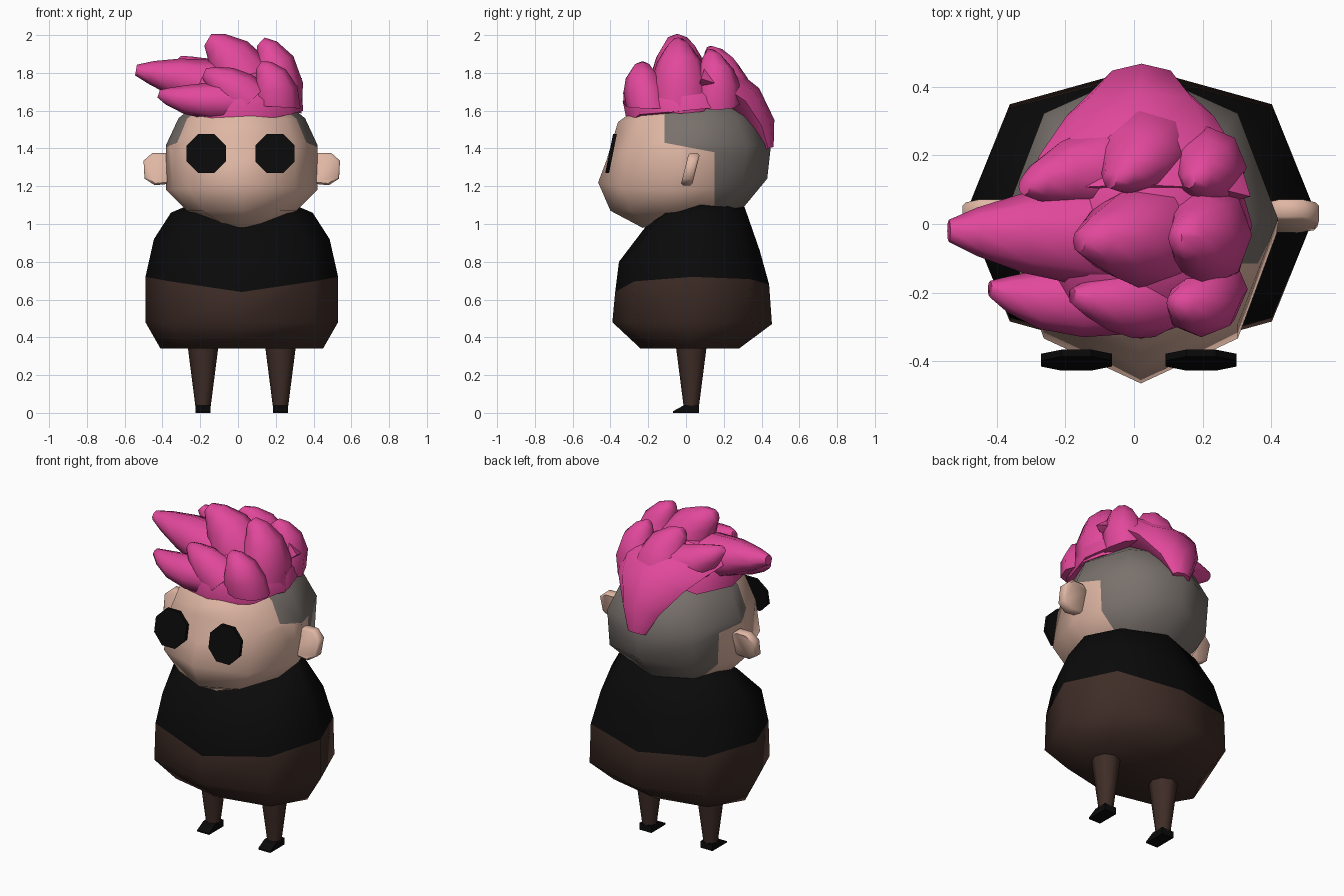
import bpy, bmesh, math
from mathutils import Vector

if "Cube" in bpy.data.objects:
    bpy.data.objects.remove(bpy.data.objects["Cube"])

CX = 0.02  # centre line of the figure


def material(name, rgb):
    m = bpy.data.materials.new(name)
    m.diffuse_color = (*rgb, 1)
    m.use_nodes = True
    m.node_tree.nodes["Principled BSDF"].inputs["Base Color"].default_value = m.diffuse_color
    return m


SKIN = material("skin", (0.74, 0.47, 0.37))
PINK = material("pink", (0.76, 0.065, 0.33))
BLACK = material("black", (0.003, 0.003, 0.003))
BROWN = material("brown", (0.05, 0.026, 0.02))
GREY = material("stubble_grey", (0.19, 0.165, 0.15))


def finish(name, bm, mats, angle=30):
    bmesh.ops.recalc_face_normals(bm, faces=bm.faces)
    me = bpy.data.meshes.new(name)
    bm.to_mesh(me)
    bm.free()
    for m in mats:
        me.materials.append(m)
    ob = bpy.data.objects.new(name, me)
    bpy.context.collection.objects.link(ob)
    bpy.ops.object.select_all(action='DESELECT')
    ob.select_set(True)
    bpy.context.view_layer.objects.active = ob
    bpy.ops.object.shade_smooth_by_angle(angle=math.radians(angle))
    return ob


def loft(loops, cap_start=True, cap_end=True, bm=None):
    bm = bm or bmesh.new()
    rows = [[bm.verts.new(p) for p in lp] for lp in loops]
    n = len(rows[0])
    for a, b in zip(rows, rows[1:]):
        for i in range(n):
            j = (i + 1) % n
            bm.faces.new((a[i], a[j], b[j], b[i]))
    if cap_start:
        bm.faces.new(rows[0][::-1])
    if cap_end:
        bm.faces.new(rows[-1])
    return bm


def ring(zs, zf, zb, rx, yf, yb, square=1.0):
    """Eight-sided ring with separate side, front and back heights."""
    pts = []
    for k in range(8):
        c, s = math.cos(k * math.pi / 4), math.sin(k * math.pi / 4)
        z = zs + ((zb if s > 0 else zf) - zs) * (1 - abs(c))
        q = square if k % 2 else 1
        pts.append((CX + rx * c * q, (yf + yb) / 2 + (yb - yf) / 2 * s * q, z))
    return pts


# Trousers and sweater share the waist ring
waist = ring(0.72, 0.64, 0.68, 0.51, -0.375, 0.44, 1.06)
trousers = [ring(0.34, 0.34, 0.34, 0.43, -0.24, 0.28, 1.04),
            ring(0.48, 0.48, 0.47, 0.51, -0.39, 0.455, 1.06), waist]
finish("trousers", loft(trousers, cap_end=False), [BROWN], 62)
sweater = [waist,
           ring(0.92, 0.80, 0.86, 0.465, -0.355, 0.39, 1.05),
           ring(1.06, 0.99, 1.09, 0.375, -0.21, 0.31),
           ring(1.10, 1.07, 1.09, 0.28, -0.12, 0.27)]
finish("sweater", loft(sweater, cap_start=False), [BLACK], 62)

# Head, cut along the shaved hairline
head = loft([ring(1.00, 0.98, 1.03, 0.13, -0.23, 0.20),
             ring(1.07, 1.07, 1.07, 0.29, -0.40, 0.29),
             ring(1.18, 1.22, 1.24, 0.40, -0.465, 0.43),
             ring(1.42, 1.34, 1.42, 0.40, -0.42, 0.45),
             ring(1.56, 1.54, 1.58, 0.335, -0.36, 0.37),
             ring(1.67, 1.64, 1.68, 0.20, -0.22, 0.22)])
for co, no in (((0, 0.15, 0), (0, 1, 0)), ((0, -0.115, 0), (0, 1, 0)),
               ((0, 0.15, 1.38), (0, 0.19, 1))):
    bmesh.ops.bisect_plane(head, geom=head.verts[:] + head.edges[:] + head.faces[:],
                           plane_co=co, plane_no=no)
for f in head.faces:
    c = f.calc_center_median()
    top = c.z > 1.38 - 0.19 * (c.y - 0.15)
    if (c.y > 0.15 and c.z > 1.08) or (c.y > -0.115 and top):
        f.material_index = 1
finish("head", head, [SKIN, GREY], 62)

for side, tag in ((-1, "left"), (1, "right")):
    # Ears: chamfered slabs leaning back
    outline = [(0.36, 1.215), (0.46, 1.205), (0.515, 1.24),
               (0.52, 1.335), (0.475, 1.375), (0.40, 1.375), (0.36, 1.34)]
    loops = []
    for dy, k in ((-0.03, 0.88), (-0.02, 1), (0.02, 1), (0.03, 0.88)):
        loops.append([(CX + side * (0.44 + (x - 0.44) * k),
                       0.023 + dy + 0.22 * (z - 1.29),
                       1.29 + (z - 1.29) * k) for x, z in outline])
    finish(tag + "_ear", loft(loops), [SKIN], 50)

    # Eyes: tilted octagonal discs
    loops = []
    for dy in (-0.01, 0.01):
        lp = []
        for i in range(8):
            a = math.pi / 8 + i * math.pi / 4
            x, z = 0.112 * math.cos(a), 0.112 * math.sin(a)
            lp.append((0.014 + side * 0.182 + x, -0.397 + dy + 0.2 * z, 1.373 + z))
        loops.append(lp)
    finish(tag + "_eye", loft(loops), [BLACK])

    # Legs: tapered eight-sided columns
    lx = CX + side * 0.205
    loops = [[(lx + r * math.cos(i * math.pi / 4), 0.028 + r * math.sin(i * math.pi / 4), z)
              for i in range(8)] for z, r in ((0.03, 0.04), (0.42, 0.09))]
    finish(tag + "_leg", loft(loops), [BROWN], 50)

    # Feet: small wedges
    prof = [(0.068, 0), (0.068, 0.04), (-0.012, 0.04), (-0.07, 0.008), (-0.07, 0)]
    finish(tag + "_foot", loft([[(lx + d, y, z) for y, z in prof] for d in (-0.04, 0.04)]), [BLACK])

# Hair cap
cap = [ring(1.60, 1.53, 1.68, 0.325, -0.31, 0.30, 1.12),
       ring(1.67, 1.65, 1.72, 0.32, -0.335, 0.30, 1.07),
       ring(1.78, 1.75, 1.80, 0.26, -0.27, 0.24, 1.06),
       ring(1.84, 1.80, 1.87, 0.15, -0.14, 0.16)]
finish("hair_cap", loft(cap), [PINK], 62)


def section(p, tangent, across, w, t):
    n = tangent.cross(across).normalized()
    return [p + across * w * math.cos(i * math.pi / 4) + n * t * math.sin(i * math.pi / 4)
            for i in range(8)]


def add_lock(bm, base, mid, tip, w, t):
    """Curved lock: quadratic curve with a tapering oval section."""
    a, b, c = Vector(base), Vector(mid), Vector(tip)
    loops = []
    for u, k in ((0, 1.2), (0.3, 1.1), (0.6, 0.86), (0.85, 0.52), (1, 0.24)):
        p = a * (1 - u) ** 2 + b * 2 * u * (1 - u) + c * u * u
        tan = ((b - a) * (1 - u) + (c - b) * u).normalized()
        loops.append(section(p, tan, Vector((0, 1, 0)), w * k, t * k))
    loft(loops, bm=bm)


# Hair locks: three rows of three, swept to one side
rows = {
    "front_locks": [
        ((0.00, -0.20, 1.65), (-0.26, -0.25, 1.64), (-0.42, -0.19, 1.69), 0.10, 0.09),
        ((0.06, -0.21, 1.64), (-0.04, -0.24, 1.74), (-0.18, -0.21, 1.80), 0.10, 0.11),
        ((0.20, -0.19, 1.62), (0.21, -0.24, 1.77), (0.11, -0.23, 1.84), 0.105, 0.11)],
    "middle_locks": [
        ((0.00, -0.03, 1.70), (-0.27, -0.03, 1.77), (-0.54, -0.02, 1.815), 0.135, 0.12),
        ((0.06, -0.03, 1.68), (0.00, -0.03, 1.88), (-0.16, -0.05, 1.975), 0.14, 0.15),
        ((0.19, -0.03, 1.62), (0.245, -0.03, 1.85), (0.12, -0.04, 1.965), 0.14, 0.125)],
    "back_locks": [
        ((0.00, 0.16, 1.70), (-0.20, 0.17, 1.77), (-0.32, 0.11, 1.87), 0.11, 0.11),
        ((0.03, 0.22, 1.68), (0.02, 0.21, 1.84), (-0.07, 0.13, 1.92), 0.11, 0.13),
        ((0.19, 0.16, 1.64), (0.24, 0.18, 1.81), (0.16, 0.13, 1.91), 0.11, 0.11)],
}
for name, locks in rows.items():
    bm = bmesh.new()
    for lock in locks:
        add_lock(bm, *lock)
    finish(name, bm, [PINK], 62)

# Hair tail tapering down the back of the head
path = [(0.08, 1.77, 0.33, 0.11), (0.20, 1.73, 0.29, 0.11), (0.315, 1.65, 0.215, 0.10),
        (0.40, 1.52, 0.12, 0.075), (0.435, 1.40, 0.06, 0.03)]
loops = []
for i, (y, z, w, t) in enumerate(path):
    p0, p1 = path[max(i - 1, 0)], path[min(i + 1, len(path) - 1)]
    tan = Vector((0, p1[0] - p0[0], p1[1] - p0[1])).normalized()
    loops.append(section(Vector((0.01 + 0.004 * i, y, z)), tan, Vector((1, 0, 0)), w, t))
finish("hair_tail", loft(loops), [PINK], 62)
